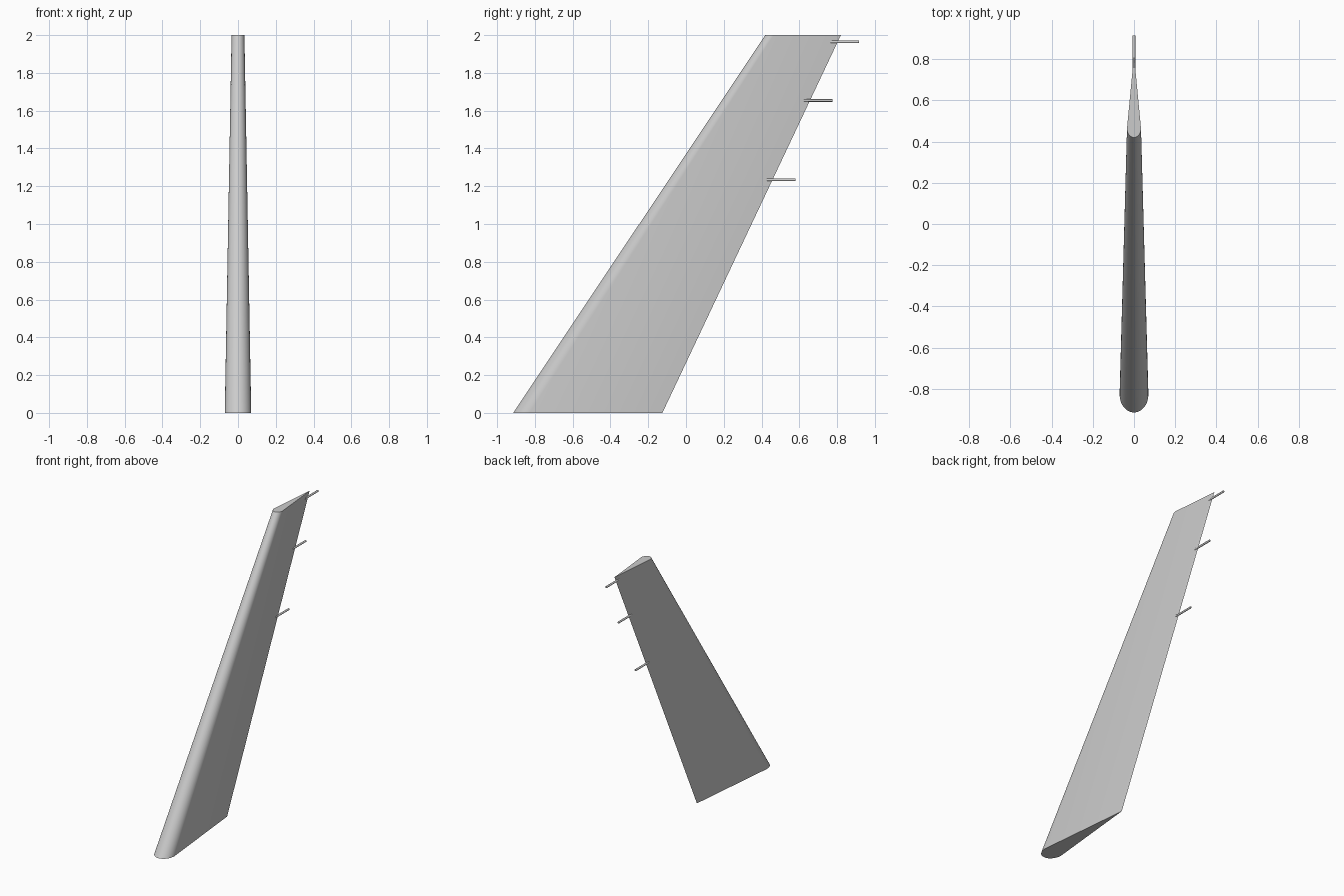
import bpy, bmesh, math
from mathutils import Matrix

if "Cube" in bpy.data.objects:
    bpy.data.objects.remove(bpy.data.objects["Cube"])


def make_material(name, color):
    mat = bpy.data.materials.new(name)
    mat.use_nodes = True
    mat.diffuse_color = color
    mat.node_tree.nodes["Principled BSDF"].inputs["Base Color"].default_value = color
    return mat


grey = make_material("light grey", (0.6, 0.6, 0.6, 1))


def finish(name, bm):
    bmesh.ops.recalc_face_normals(bm, faces=bm.faces)
    mesh = bpy.data.meshes.new(name)
    bm.to_mesh(mesh)
    bm.free()
    mesh.materials.append(grey)
    obj = bpy.data.objects.new(name, mesh)
    bpy.context.collection.objects.link(obj)
    bpy.ops.object.select_all(action="DESELECT")
    obj.select_set(True)
    bpy.context.view_layer.objects.active = obj
    bpy.ops.object.shade_smooth_by_angle(angle=math.radians(35))
    return obj


# Wing section: rounded nose, then a straight taper to a thin trailing edge
NOSE = 0.11
STEPS = 8


def section(bm, lead, trail, half, z):
    chord = trail - lead
    side = []
    for i in range(1, STEPS + 1):
        a = math.pi / 2 * i / STEPS
        side.append((half * math.sin(a), lead + NOSE * chord * (1 - math.cos(a))))
    outline = [(0, lead)] + side + [(0, trail)] + [(-x, y) for x, y in reversed(side)]
    return [bm.verts.new((x, y, z)) for x, y in outline]


# Swept, tapering fin
bm = bmesh.new()
root = section(bm, -0.915, -0.125, 0.07, 0)
tip = section(bm, 0.42, 0.82, 0.034, 2)
count = len(root)
for i in range(count):
    j = (i + 1) % count
    bm.faces.new((root[i], root[j], tip[j], tip[i]))
bm.faces.new(root)
bm.faces.new(tip)
finish("fin", bm)

# Thin rods sticking out of the trailing edge
ROD_LENGTH = 0.15
for label, end, z in (("upper", 0.915, 1.964), ("middle", 0.775, 1.654), ("lower", 0.58, 1.234)):
    bm = bmesh.new()
    bmesh.ops.create_cone(bm, cap_ends=True, segments=12, radius1=0.007, radius2=0.007,
                          depth=ROD_LENGTH, matrix=Matrix.Rotation(math.pi / 2, 4, "X"))
    rod = finish(label + "_rod", bm)
    rod.location = (0, end - ROD_LENGTH / 2, z)
